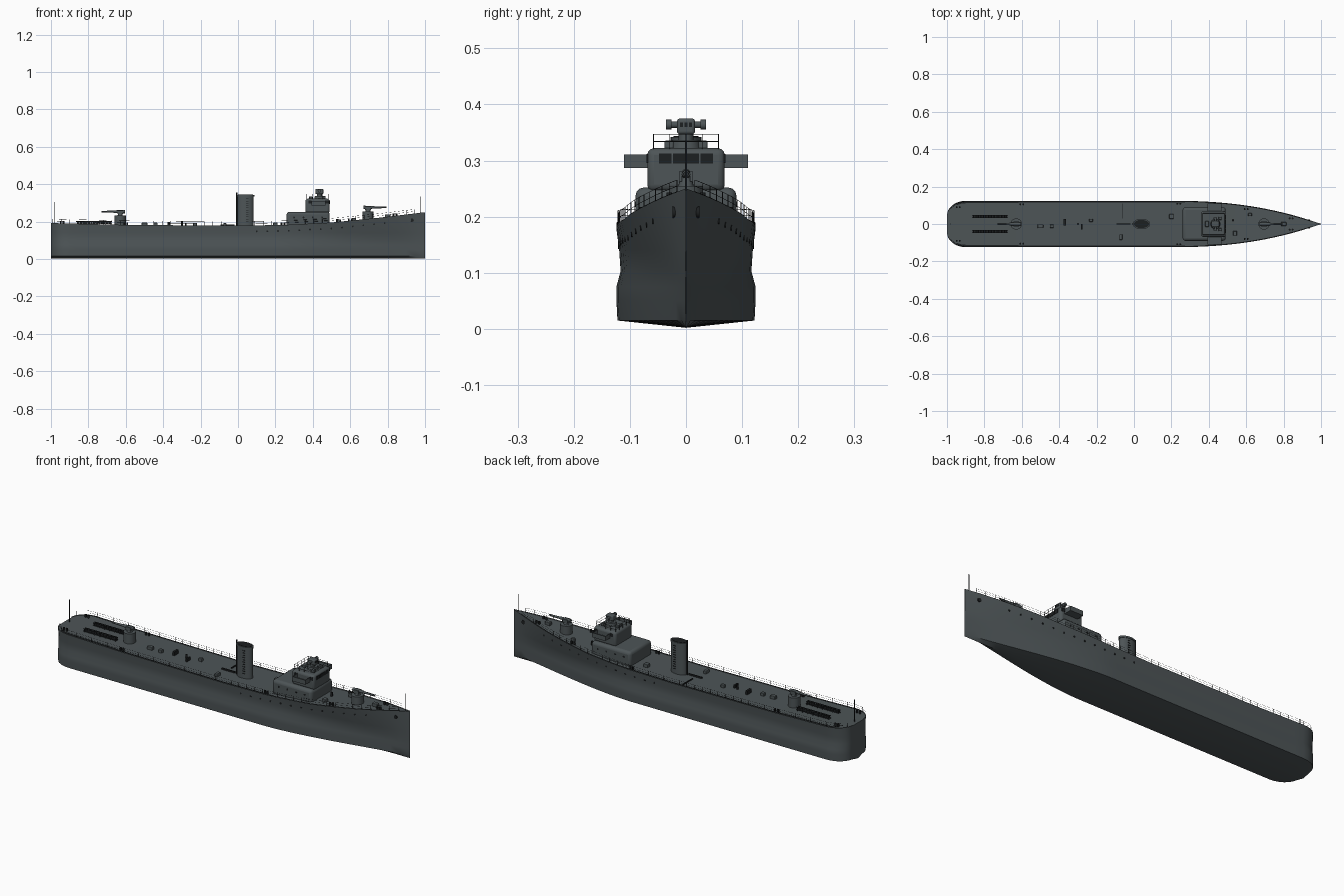
import bpy, bmesh, math
from mathutils import Vector, Matrix

cube = bpy.data.objects.get("Cube")
if cube:
    bpy.data.objects.remove(cube)


def material(name, rgb):
    m = bpy.data.materials.new(name)
    m.use_nodes = True
    m.diffuse_color = (*rgb, 1)
    m.node_tree.nodes["Principled BSDF"].inputs["Base Color"].default_value = (*rgb, 1)
    return m


GREY = material("naval grey", (0.075, 0.09, 0.095))
DARK = material("near black", (0.012, 0.014, 0.015))


def finish(name, bm, mat, smooth=True):
    bmesh.ops.recalc_face_normals(bm, faces=bm.faces)
    me = bpy.data.meshes.new(name)
    bm.to_mesh(me)
    bm.free()
    ob = bpy.data.objects.new(name, me)
    bpy.context.collection.objects.link(ob)
    me.materials.append(mat)
    if smooth:
        bpy.ops.object.select_all(action='DESELECT')
        ob.select_set(True)
        bpy.context.view_layer.objects.active = ob
        bpy.ops.object.shade_smooth_by_angle(angle=math.radians(35))
    return ob


def add_box(bm, x, y, z, sx, sy, sz):
    """Box with its base centre at x, y, z."""
    m = Matrix.Translation((x, y, z + sz / 2)) @ Matrix.Diagonal((sx, sy, sz, 1))
    return bmesh.ops.create_cube(bm, size=1, matrix=m)["verts"]


def add_rod(bm, a, b, r, r2=None, sides=12, squash=1):
    """Tube from a to b, flattened across by squash."""
    a, b = Vector(a), Vector(b)
    d = b - a
    m = Matrix.Translation((a + b) / 2) @ d.to_track_quat('Z', 'Y').to_matrix().to_4x4()
    m = m @ Matrix.Diagonal((1, squash, 1, 1))
    bmesh.ops.create_cone(bm, cap_ends=True, segments=sides, radius1=r,
                          radius2=r if r2 is None else r2, depth=d.length, matrix=m)


def part(name, mat, boxes=(), rods=(), bevel=0):
    bm = bmesh.new()
    for b in boxes:
        add_box(bm, *b)
    for r in rods:
        add_rod(bm, *r)
    ob = finish(name, bm, mat)
    if bevel:
        mod = ob.modifiers.new("rounding", 'BEVEL')
        mod.width, mod.segments, mod.limit_method = bevel, 3, 'ANGLE'
    return ob


def lerp(table, x):
    for (x0, v0), (x1, v1) in zip(table, table[1:]):
        if x <= x1:
            return v0 + (v1 - v0) * max(0, x - x0) / (x1 - x0)
    return table[-1][1]


# Hull lines: half beam and sheer
def beam(x):
    if x < -0.9:
        return 0.045 + 0.079 * math.sqrt(max(0, 1 - ((x + 0.9) / 0.1) ** 2))
    if x < 0.2:
        return 0.124
    t = (x - 0.2) / 0.8
    return max(0.001, 0.124 * (1 - t ** 2.3))


SHEER = [(-1, 0.192), (-0.6, 0.182), (0, 0.178), (0.25, 0.182), (0.5, 0.195), (0.75, 0.22), (1, 0.25)]


def deck(x):
    return lerp(SHEER, x)


def section(x):
    t = max(0, (x - 0.25) / 0.75)
    low = 1 - 0.55 * t ** 1.3
    w, h = beam(x), deck(x)
    rows = [(0, 0.002), (0.985 * low, 0.015), (low, 0.05), (low, 0.075),
            (0.94 * low + 0.02 * t, 0.103), (0.96 - 0.24 * t, 0.14), (1, h), (0.97, h - 0.003)]
    return [(w * f, z) for f, z in rows]


# Hull and deck
bm = bmesh.new()
stations = [-1, -0.998, -0.993, -0.985, -0.97, -0.95, -0.925] + [-0.9 + 0.05 * i for i in range(39)]
rings = []
for x in stations:
    s = section(x)
    loop = s + [(-y, z) for y, z in reversed(s[1:])]
    rings.append([bm.verts.new((x, y, z)) for y, z in loop])
for a, b in zip(rings, rings[1:]):
    for i in range(len(a)):
        j = (i + 1) % len(a)
        bm.faces.new((a[i], a[j], b[j], b[i]))
bm.faces.new(rings[0])
bm.faces.new(rings[-1])
finish("hull", bm, GREY)

# Dark waterway strips along the deck edge
bm = bmesh.new()
for side in (1, -1):
    last = None
    for x in [k for k in stations if -0.96 < k < 0.96]:
        width = 0.012 if x < -0.6 else 0.008 if x < 0.3 else 0.004
        w, z = beam(x) - 0.001, deck(x) + 0.001
        pair = [bm.verts.new((x, side * y, z)) for y in (w, w - width)]
        if last:
            f = bm.faces.new((last[0], pair[0], pair[1], last[1]))
        last = pair
finish("deck_edge_strips", bm, DARK, False)

# Guard rails
rail_x = [-0.99 + 0.045 * i for i in range(44)]
rods = []
for side in (1, -1):
    foot = [Vector((x, side * (beam(x) - 0.003), deck(x))) for x in rail_x]
    for i, p in enumerate(foot):
        rods.append((p, p + Vector((0, 0, 0.022)), 0.0008, None, 5))
        if i:
            for h in (0.011, 0.022):
                up = Vector((0, 0, h))
                rods.append((foot[i - 1] + up, p + up, 0.0005, None, 4))
part("guard_rails", DARK, rods=rods)

# Portholes and anchor openings
rods = []
for side in (1, -1):
    for i in range(13):
        x = 0.1 + 0.057 * i
        z = deck(x) - 0.032
        s = section(x)
        k = (z - 0.14) / (s[6][1] - 0.14)
        y = s[5][0] + (s[6][0] - s[5][0]) * k
        rods.append(((x, side * (y - 0.004), z), (x, side * (y + 0.001), z), 0.005))
    s = section(0.93)
    y = s[5][0] + (s[6][0] - s[5][0]) * 0.7
    rods.append(((0.93, side * (y - 0.006), 0.208), (0.93, side * (y + 0.002), 0.208), 0.01))
part("portholes", DARK, rods=rods)

# Flagstaffs
part("flagstaffs", DARK, rods=[((-0.98, 0, 0.185), (-0.98, 0, 0.305), 0.002),
                               ((0.975, 0, 0.24), (0.975, 0, 0.335), 0.002)])

# Funnel with dark mouth, steam pipe and rungs
part("funnel", GREY, rods=[((0.04, 0, 0.17), (0.04, 0, 0.335), 0.043, 0.043, 32, 0.58),
                           ((0.04, 0, 0.333), (0.04, 0, 0.342), 0.047, 0.047, 32, 0.58)])
part("funnel_mouth", DARK, rods=[((0.04, 0, 0.34), (0.04, 0, 0.3435), 0.04, 0.04, 32, 0.56)])
part("steam_pipe", DARK, rods=[((-0.007, 0, 0.175), (-0.007, 0, 0.355), 0.004)])
part("funnel_rungs", DARK, boxes=[(0.05, s * 0.0253, 0.2 + 0.012 * i, 0.012, 0.003, 0.003)
                                  for s in (1, -1) for i in range(11)])

# Bridge superstructure
part("lower_deckhouse", GREY, boxes=[(0.375, 0, 0.17, 0.23, 0.18, 0.082)], bevel=0.015)
part("bridge_house", GREY, boxes=[(0.425, 0, 0.245, 0.13, 0.138, 0.077)], bevel=0.012)
wings = []
for s in (1, -1):
    wings += [(0.43, s * 0.088, 0.287, 0.075, 0.044, 0.003), (0.43, s * 0.1095, 0.287, 0.075, 0.002, 0.024),
              (0.393, s * 0.088, 0.287, 0.002, 0.044, 0.024), (0.467, s * 0.088, 0.287, 0.002, 0.044, 0.024)]
part("bridge_wings", GREY, boxes=wings)
windows = [(0.49, y, 0.295, 0.003, w, 0.018) for y, w in ((-0.037, 0.022), (0, 0.046), (0.037, 0.022))]
windows += [(x, s * 0.069, 0.296, 0.018, 0.003, 0.016) for s in (1, -1) for x in (0.385, 0.475)]
part("bridge_windows", DARK, boxes=windows)
part("deckhouse_ports", DARK, rods=[((x, s * 0.088, 0.222), (x, s * 0.091, 0.222), 0.005)
                                    for s in (1, -1) for x in (0.3, 0.35, 0.4, 0.45)])

# Open bridge rail and instruments
c = [(0.368, -0.058), (0.482, -0.058), (0.482, 0.058), (0.368, 0.058)]
rods = []
for (x0, y0), (x1, y1) in zip(c, c[1:] + c[:1]):
    for z in (0.334, 0.347):
        rods.append(((x0, y0, z), (x1, y1, z), 0.0007, None, 5))
    for k in range(4):
        x, y = x0 + (x1 - x0) * k / 4, y0 + (y1 - y0) * k / 4
        rods.append(((x, y, 0.32), (x, y, 0.347), 0.0008, None, 5))
part("open_bridge_rail", DARK, rods=rods)
part("instrument_stands", GREY, boxes=[(0.46, s * 0.03, 0.32, 0.016, 0.016, 0.016) for s in (1, -1)]
     + [(0.39, 0, 0.32, 0.02, 0.03, 0.014)], bevel=0.003)

# Fire director
part("director_pedestal", GREY, rods=[((0.435, 0, 0.318), (0.435, 0, 0.337), 0.027, 0.024, 24),
                                      ((0.435, 0, 0.335), (0.435, 0, 0.352), 0.013, 0.013, 16)])
part("director_head", GREY, boxes=[(0.435, 0, 0.347, 0.042, 0.032, 0.028)], bevel=0.005)
part("rangefinder", GREY, rods=[((0.435, -0.035, 0.364), (0.435, 0.035, 0.364), 0.006),
                                ((0.435, -0.036, 0.364), (0.435, -0.026, 0.364), 0.009),
                                ((0.435, 0.026, 0.364), (0.435, 0.036, 0.364), 0.009)])
part("director_sights", DARK, boxes=[(0.456, y, 0.36, 0.003, 0.005, 0.008) for y in (-0.008, 0, 0.008)])


# Deck guns on round platforms
def gun(name, x, base, way):
    part(name + "_platform", GREY, rods=[((x, 0, base - 0.02), (x, 0, base + 0.042), 0.03, 0.03, 28)])
    part(name + "_mount", GREY, rods=[((x, 0, base + 0.04), (x, 0, base + 0.058), 0.014, 0.01, 16)],
         boxes=[(x, s * 0.01, base + 0.05, 0.03, 0.005, 0.018) for s in (1, -1)])
    z = base + 0.063
    part(name + "_barrel", GREY, rods=[((x - way * 0.025, 0, z), (x + way * 0.035, 0, z), 0.009, 0.007, 16),
                                       ((x + way * 0.03, 0, z), (x + way * 0.1, 0, z), 0.006, 0.004, 16)])


gun("aft_gun", -0.63, 0.19, -1)
gun("forward_gun", 0.695, 0.213, 1)

# Stern rack rails with rows of drums
boxes, rods = [], []
for s in (1, -1):
    for y in (0.034, 0.046):
        boxes += [(-0.77, s * y, h, 0.19, 0.002, 0.004) for h in (0.187, 0.199)]
        boxes += [(-0.86 + 0.03 * i, s * y, 0.183, 0.003, 0.002, 0.02) for i in range(7)]
    rods += [((-0.853 + 0.014 * i, s * 0.035, 0.194), (-0.853 + 0.014 * i, s * 0.045, 0.194), 0.0065)
             for i in range(13)]
part("stern_racks", DARK, boxes=boxes, rods=rods)

# Mooring bollards in pairs
rods = []
for x, y in ((-0.94, 0.09), (-0.6, 0.105), (0.24, 0.108), (0.6, 0.08), (0.84, 0.03)):
    for s in (1, -1):
        rods += [((x + d, s * y, deck(x) - 0.003), (x + d, s * y, deck(x) + 0.012), 0.005)
                 for d in (-0.008, 0.008)]
part("bollards", DARK, rods=rods)

# Hatches, vents and deck gear
part("hatches", GREY, boxes=[(x, y, deck(x) - 0.005, sx, sy, 0.018) for x, y, sx, sy in (
    (-0.5, -0.012, 0.03, 0.02), (-0.44, -0.012, 0.02, 0.018), (-0.23, 0.02, 0.02, 0.016),
    (-0.07, -0.07, 0.016, 0.03), (0.2, 0.04, 0.025, 0.025), (0.54, -0.05, 0.02, 0.025),
    (0.62, 0.05, 0.02, 0.015), (0.8, 0, 0.03, 0.02))], bevel=0.003)
part("deck_gear", DARK, boxes=[(-0.37, 0.01, 0.177, 0.012, 0.035, 0.02), (-0.28, -0.015, 0.177, 0.008, 0.03, 0.016),
                               (-0.055, 0, 0.177, 0.075, 0.006, 0.008), (-0.06, 0.07, 0.177, 0.004, 0.08, 0.006)],
     rods=[((-0.3, 0, 0.176), (-0.3, 0, 0.2), 0.005), ((0.53, 0.02, 0.19), (0.53, 0.02, 0.215), 0.006)])
